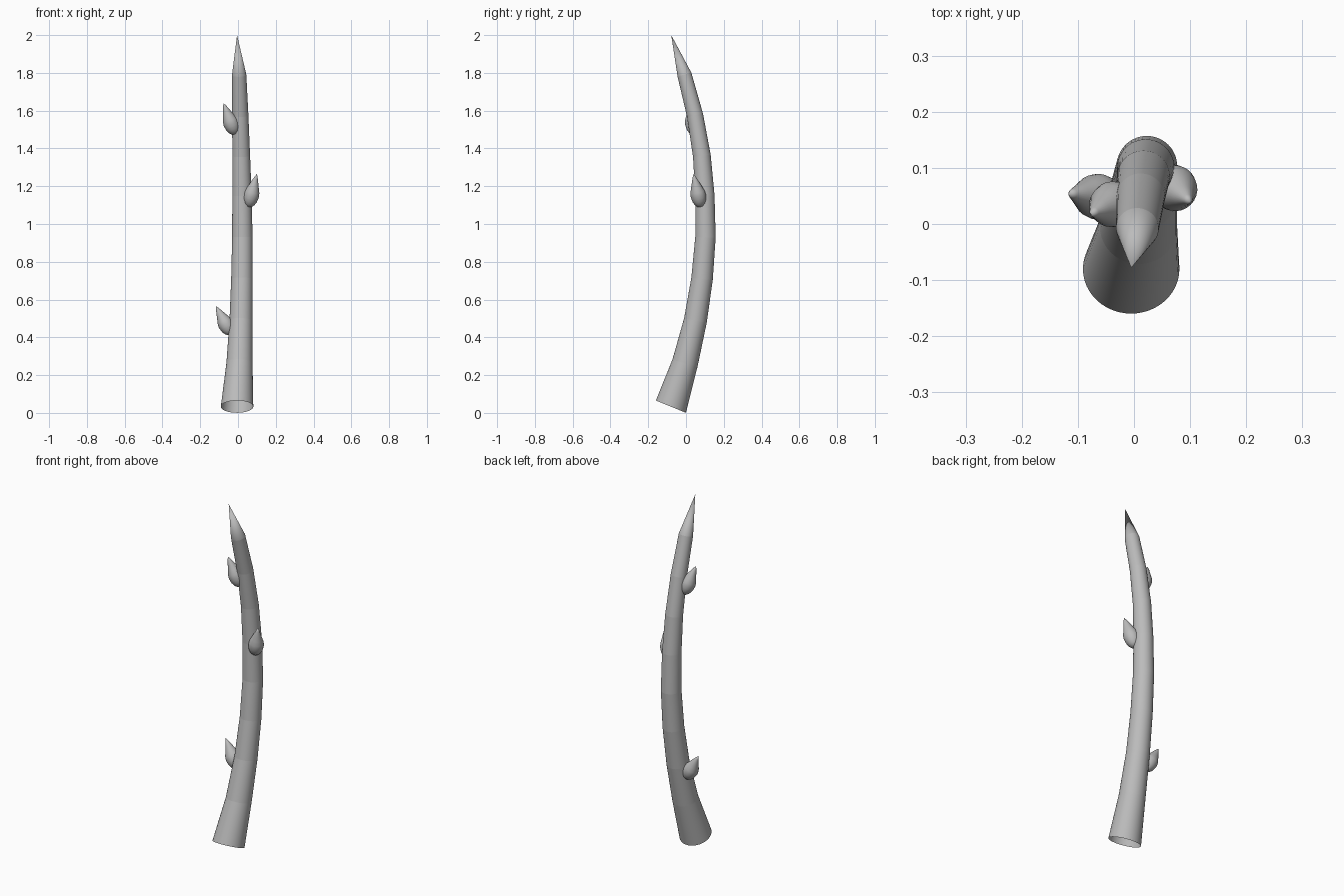
import bpy, bmesh, math
from mathutils import Vector

if "Cube" in bpy.data.objects:
    bpy.data.objects.remove(bpy.data.objects["Cube"], do_unlink=True)

grey = bpy.data.materials.new("plain grey")
grey.use_nodes = True
colour = (0.5, 0.5, 0.5, 1)
grey.diffuse_color = colour
grey.node_tree.nodes["Principled BSDF"].inputs["Base Color"].default_value = colour


def sweep(name, centres, radii, axes, sides, creases):
    """Skin round rings along a path; a zero radius closes to a point."""
    bm = bmesh.new()
    rings = []
    for c, r, axis in zip(centres, radii, axes):
        if r == 0:
            rings.append([bm.verts.new(c)])
            continue
        axis = axis.normalized()
        u = Vector((0, 1, 0)).cross(axis).normalized()
        v = axis.cross(u)
        angles = [math.tau * i / sides for i in range(sides)]
        rings.append([bm.verts.new(c + r * (math.cos(a) * u + math.sin(a) * v)) for a in angles])
    for a, b in zip(rings, rings[1:]):
        for i in range(sides):
            j = (i + 1) % sides
            if len(b) == 1:
                bm.faces.new((a[i], a[j], b[0]))
            elif len(a) == 1:
                bm.faces.new((a[0], b[j], b[i]))
            else:
                bm.faces.new((a[i], a[j], b[j], b[i]))
    # crisp edges around the chosen rings
    for k in creases:
        for i in range(sides):
            bm.edges.get((rings[k][i], rings[k][(i + 1) % sides])).smooth = False
    for f in bm.faces:
        f.smooth = True
    mesh = bpy.data.meshes.new(name)
    bm.to_mesh(mesh)
    bm.free()
    mesh.materials.append(grey)
    obj = bpy.data.objects.new(name, mesh)
    bpy.context.collection.objects.link(obj)


# Bowed, tapering stem with an open foot and a pointed end: x, y, z, radius
stem = [
    (-0.005, -0.08, 0.033, 0.086), (0.008, -0.005, 0.265, 0.069), (0.016, 0.05, 0.49, 0.061),
    (0.021, 0.085, 0.71, 0.057), (0.023, 0.103, 0.93, 0.054), (0.021, 0.1, 1.15, 0.051),
    (0.017, 0.084, 1.36, 0.047), (0.012, 0.048, 1.575, 0.043), (0.006, -0.008, 1.79, 0.038),
    (-0.005, -0.078, 2.0, 0),
]
points = [Vector(p[:3]) for p in stem]
last = len(points) - 1
tangents = [points[min(i + 1, last)] - points[max(i - 1, 0)] for i in range(last + 1)]
tangents[0] = Vector((0, 0.065, 0.16))
sweep("stem", points, [p[3] for p in stem], tangents, 48, range(1, last))

# Buds: rounded cup below, pointed tip above (fraction of length, radius)
profile = [(0, 0), (0.03, 0.018), (0.1, 0.029), (0.2, 0.037), (0.27, 0.039), (0.36, 0.041),
           (0.47, 0.038), (0.6, 0.029), (0.75, 0.019), (0.9, 0.009), (1, 0)]
buds = {
    "lower_bud": ((-0.035, 0.045, 0.415), (-0.117, 0.055, 0.565)),
    "middle_bud": ((0.055, 0.078, 1.09), (0.1, 0.04, 1.265)),
    "upper_bud": ((-0.015, 0.045, 1.475), (-0.077, 0.018, 1.64)),
}
for name, (base, tip) in buds.items():
    base, tip = Vector(base), Vector(tip)
    axis = tip - base
    sweep(name, [base + axis * t for t, r in profile], [r for t, r in profile],
          [axis] * len(profile), 24, [4])
